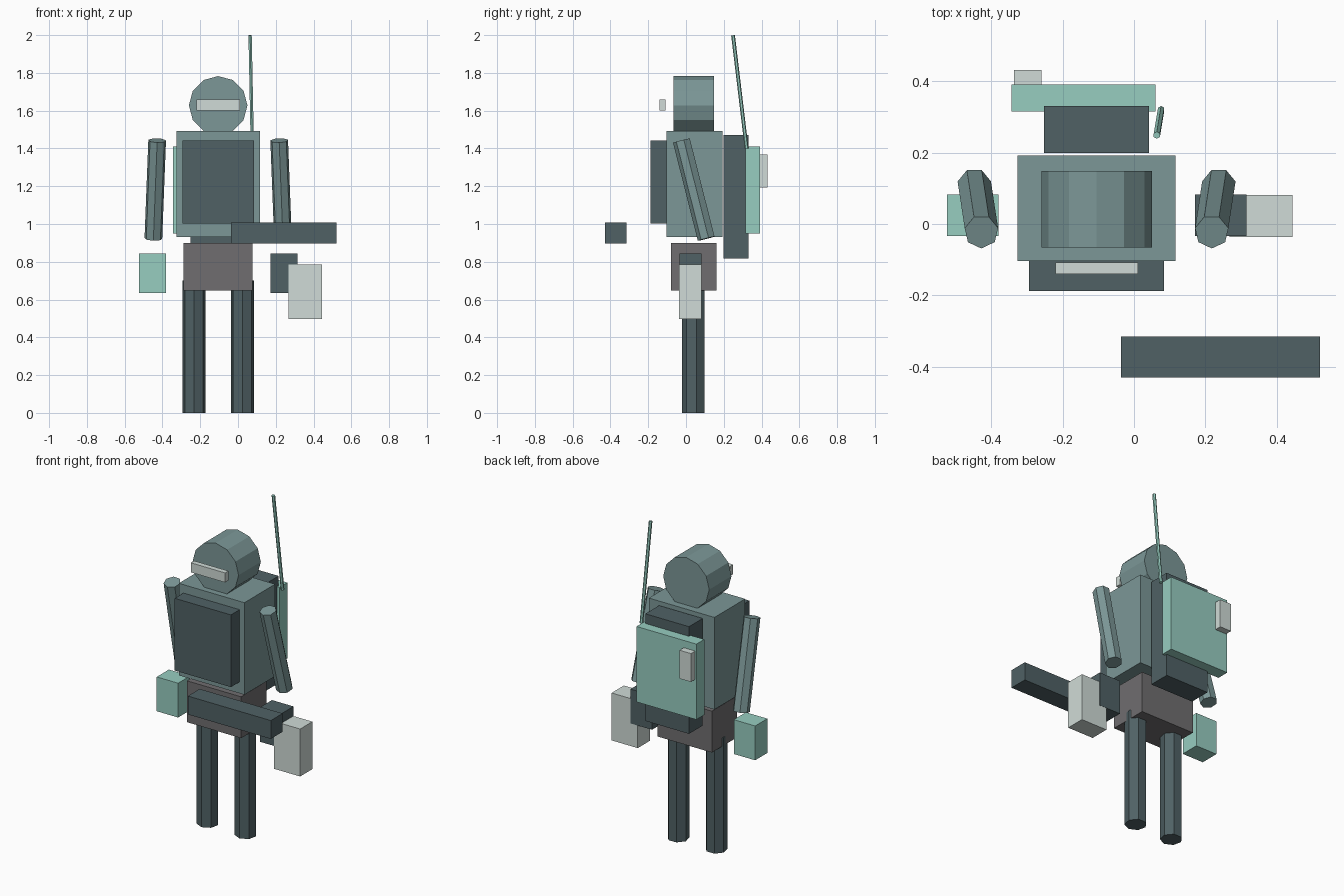
import bpy, bmesh, math
from mathutils import Vector

if "Cube" in bpy.data.objects:
    bpy.data.objects.remove(bpy.data.objects["Cube"])


def material(name, rgb):
    m = bpy.data.materials.new(name)
    m.diffuse_color = (*rgb, 1)
    m.use_nodes = True
    m.node_tree.nodes["Principled BSDF"].inputs["Base Color"].default_value = m.diffuse_color
    return m


TEAL = material("teal_grey", (0.20, 0.31, 0.31))
DARK = material("dark_slate", (0.08, 0.12, 0.13))
MINT = material("mint", (0.31, 0.61, 0.53))
PALE = material("pale", (0.63, 0.71, 0.68))
GREY = material("mid_grey", (0.16, 0.155, 0.16))


def finish(name, bm, mat):
    bmesh.ops.recalc_face_normals(bm, faces=bm.faces)
    mesh = bpy.data.meshes.new(name)
    bm.to_mesh(mesh)
    bm.free()
    mesh.materials.append(mat)
    obj = bpy.data.objects.new(name, mesh)
    bpy.context.collection.objects.link(obj)


def box(name, x, y, z, mat):
    """Box from (min, max) ranges on each axis."""
    bm = bmesh.new()
    bmesh.ops.create_cube(bm, size=1)
    for v in bm.verts:
        v.co = [(a + b) / 2 + c * (b - a) for (a, b), c in zip((x, y, z), v.co)]
    finish(name, bm, mat)


def rod(name, start, end, r, sides, mat):
    """Prism between two points, with one corner turned to the front."""
    start, end = Vector(start), Vector(end)
    turn = Vector((0, 0, 1)).rotation_difference(end - start)
    bm = bmesh.new()
    ring = []
    for i in range(sides):
        a = math.tau * i / sides
        ring.append(turn @ Vector((r * math.sin(a), -r * math.cos(a), 0)))
    low = [bm.verts.new(start + p) for p in ring]
    high = [bm.verts.new(end + p) for p in ring]
    bm.faces.new(low)
    bm.faces.new(high)
    for i in range(sides):
        j = (i + 1) % sides
        bm.faces.new((low[i], low[j], high[j], high[i]))
    finish(name, bm, mat)


CX = -0.105  # the body's own centre line

# Legs and arms, mirrored about the body centre
for side, s in (("left", 1), ("right", -1)):
    x = CX + s * 0.128
    rod(side + "_leg", (x, 0.042, 0), (x, 0.042, 0.70), 0.062, 7, DARK)
    rod(side + "_arm", (CX + s * 0.343, 0.109, 0.923),
        (CX + s * 0.323, -0.022, 1.442), 0.048, 7, TEAL)

# Body
box("hips", (-0.288, 0.077), (-0.08, 0.162), (0.648, 0.90), GREY)
box("torso", (-0.326, 0.116), (-0.104, 0.192), (0.932, 1.493), TEAL)
box("chest_plate", (-0.295, 0.084), (-0.188, -0.10), (1.002, 1.442), DARK)

# Head and visor
rod("head", (CX, -0.066, 1.628), (CX, 0.148, 1.628), 0.155, 12, TEAL)
box("visor", (-0.22, 0.011), (-0.14, -0.108), (1.602, 1.66), PALE)

# Backpack with panel, small unit and antenna
box("backpack", (-0.252, 0.042), (0.199, 0.331), (0.817, 1.47), DARK)
box("back_panel", (-0.344, 0.06), (0.315, 0.391), (0.951, 1.411), MINT)
box("back_unit", (-0.336, -0.259), (0.386, 0.432), (1.194, 1.367), PALE)
rod("antenna", (0.076, 0.321, 1.40), (0.064, 0.249, 1.999), 0.01, 6, MINT)

# Carried gear
box("weapon", (-0.037, 0.522), (-0.43, -0.316), (0.896, 1.008), DARK)
box("right_pouch", (-0.524, -0.38), (-0.034, 0.083), (0.634, 0.843), MINT)
box("left_pouch", (0.171, 0.316), (-0.034, 0.083), (0.634, 0.843), DARK)
box("canister", (0.268, 0.444), (-0.036, 0.082), (0.496, 0.785), PALE)
